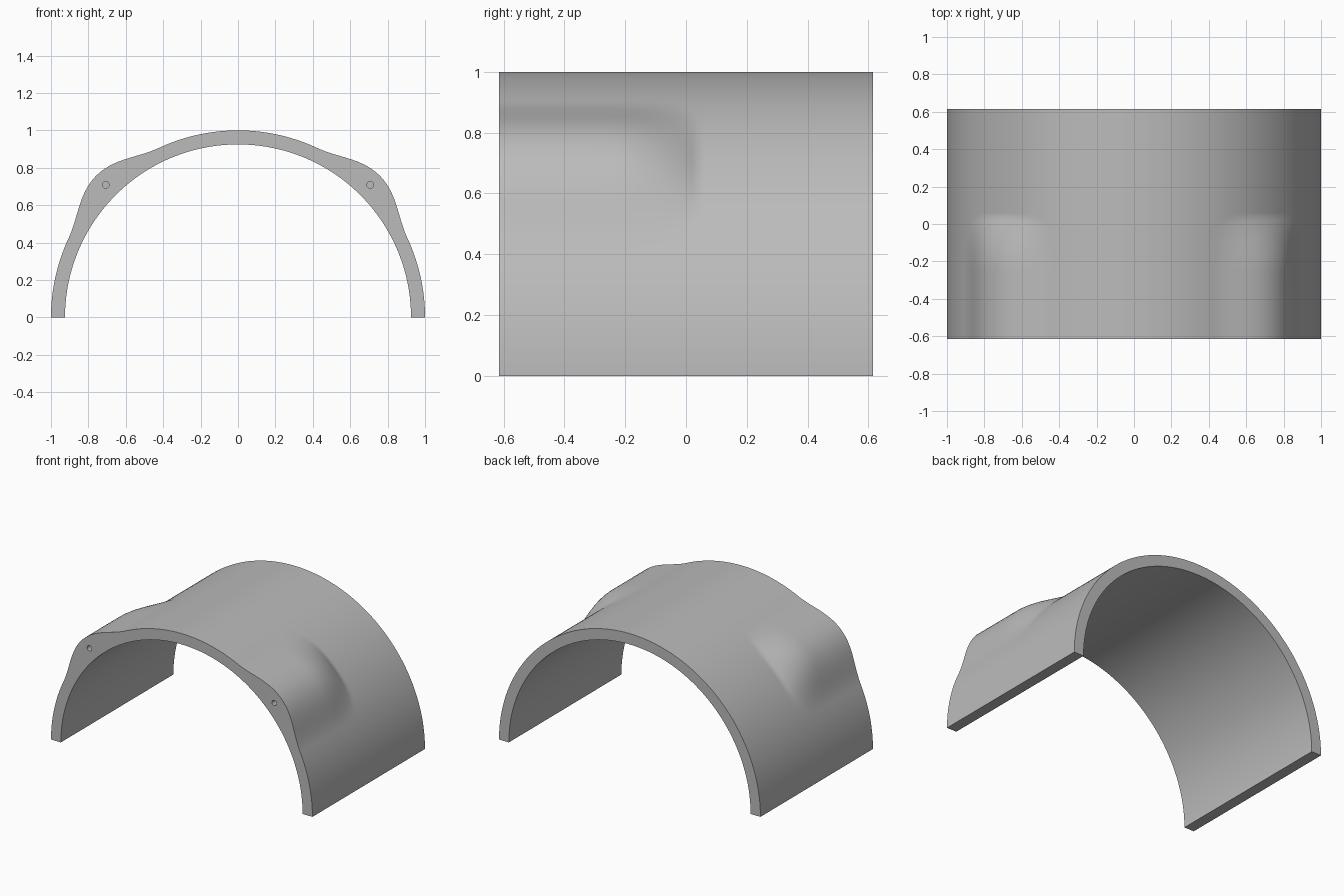
import bpy, bmesh, math
from math import pi, sin, cos, radians

cube = bpy.data.objects.get("Cube")
if cube:
    bpy.data.objects.remove(cube, do_unlink=True)

HALF_LENGTH = 0.615
INNER = 0.925
SEGMENTS = 120

grey = bpy.data.materials.new("plain grey")
grey.use_nodes = True
colour = (0.5, 0.5, 0.5, 1)
grey.diffuse_color = colour
grey.node_tree.nodes["Principled BSDF"].inputs["Base Color"].default_value = colour


def outer_radius(angle, y):
    """Arch radius with a swollen boss on each shoulder that fades to the back."""
    off = abs(abs(angle - pi / 2) - pi / 4) / radians(20)
    if off >= 1:
        return 1.0
    start, end = -0.25, 0.04 - 0.09 * off ** 4
    u = min(max((y - start) / (end - start), 0), 1)
    return 1 + 0.072 * cos(off * pi / 2) ** 2 * (1 - u * u)


# Half-pipe shell: rows along the length, columns around the arch
rows = [-HALF_LENGTH, -0.4] + [-0.26 + 0.02 * i for i in range(17)] + [0.3, HALF_LENGTH]
angles = [pi * i / SEGMENTS for i in range(SEGMENTS + 1)]
bm = bmesh.new()


def skin(radius):
    return [[bm.verts.new((radius(a, y) * cos(a), y, radius(a, y) * sin(a)))
             for a in angles] for y in rows]


outer = skin(outer_radius)
inner = skin(lambda a, y: INNER)


def bridge(a, b):
    for i in range(len(a) - 1):
        bm.faces.new((a[i], a[i + 1], b[i + 1], b[i]))


for skin_rows in (outer, inner):
    for a, b in zip(skin_rows, skin_rows[1:]):
        bridge(a, b)
for end in (0, -1):
    bridge(outer[end], inner[end])                                    # end caps
    bridge([r[end] for r in outer], [r[end] for r in inner])          # feet
bmesh.ops.recalc_face_normals(bm, faces=bm.faces)
mesh = bpy.data.meshes.new("arched_shell")
bm.to_mesh(mesh)
bm.free()
mesh.materials.append(grey)
shell = bpy.data.objects.new("arched_shell", mesh)
bpy.context.collection.objects.link(shell)
bpy.context.view_layer.objects.active = shell

# Small blind pin hole in the front of each boss
for side in (-1, 1):
    bpy.ops.mesh.primitive_cylinder_add(
        vertices=24, radius=0.018, depth=0.8,
        location=(side * 0.707, -HALF_LENGTH, 0.709), rotation=(pi / 2, 0, 0))
    cutter = bpy.context.object
    cutter.name = "hole_cutter"
    cutter.hide_render = True
    cutter.data.materials.append(grey)
    bpy.context.view_layer.objects.active = shell
    cut = shell.modifiers.new("pin_hole", 'BOOLEAN')
    cut.operation = 'DIFFERENCE'
    cut.solver = 'EXACT'
    cut.object = cutter
    bpy.ops.object.modifier_apply(modifier=cut.name)
    bpy.data.objects.remove(cutter, do_unlink=True)

# Smooth curved skins, crisp rims
bpy.ops.object.select_all(action='DESELECT')
shell.select_set(True)
bpy.context.view_layer.objects.active = shell
bpy.ops.object.shade_smooth_by_angle(angle=radians(35))
